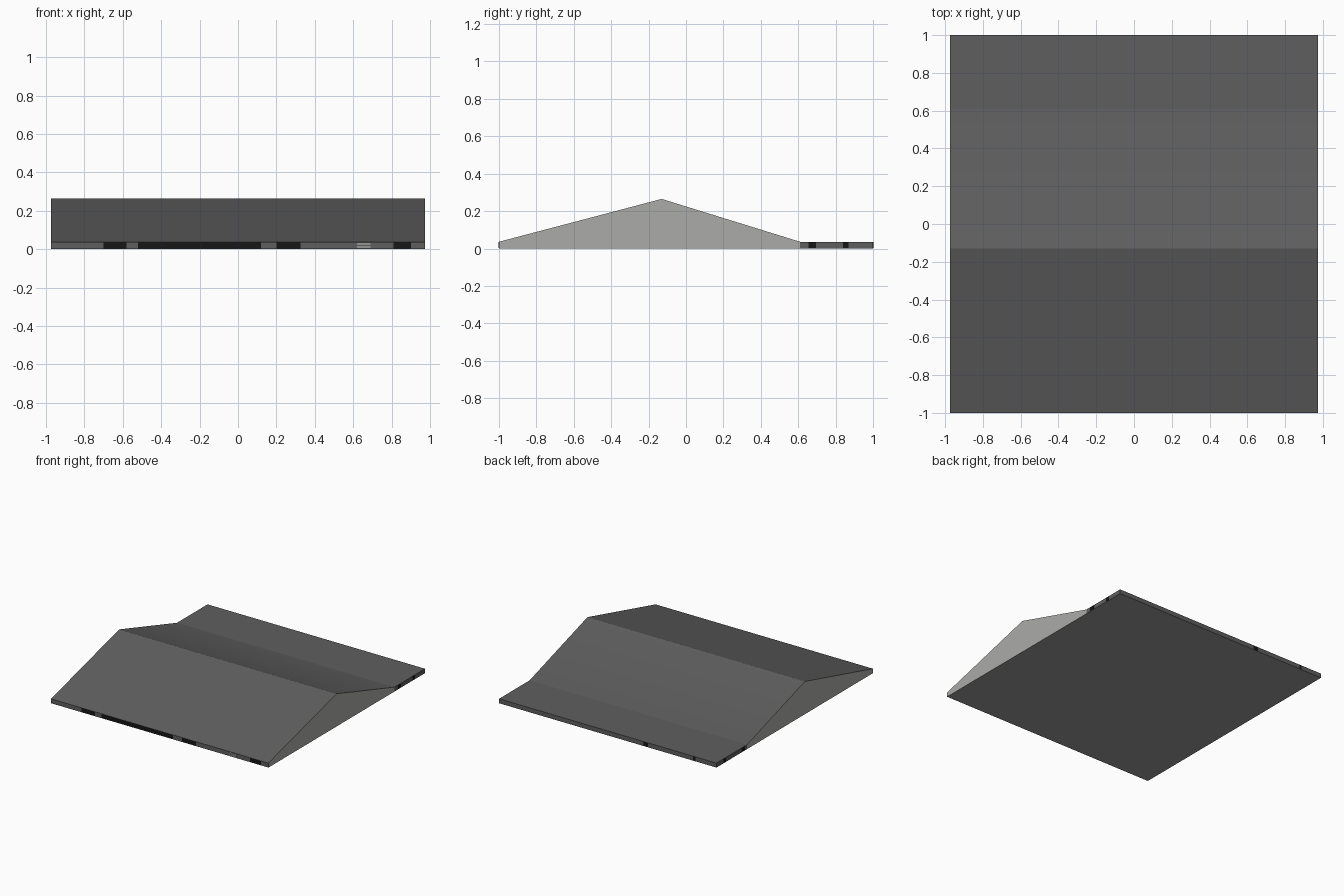
import bpy, bmesh, math

if "Cube" in bpy.data.objects:
    bpy.data.objects.remove(bpy.data.objects["Cube"])

def material(name, r, g, b):
    m = bpy.data.materials.new(name)
    m.diffuse_color = (r, g, b, 1)
    m.use_nodes = True
    m.node_tree.nodes["Principled BSDF"].inputs["Base Color"].default_value = m.diffuse_color
    return m

dark = material("dark grey", 0.113, 0.113, 0.113)
light = material("light grey", 0.41, 0.41, 0.395)
under = material("underside grey", 0.31, 0.31, 0.31)
black = material("near black", 0.008, 0.008, 0.008)
pale = material("pale grey", 0.6, 0.6, 0.6)

W, RIM, FOOT = 0.973, 0.036, 0.61

# ridge and rear ledge: y-z profile extruded across the width
bm = bmesh.new()
profile = [(-1, 0), (-1, RIM), (-0.13, 0.265), (FOOT, RIM), (1, RIM), (1, 0)]
face = bm.faces.new([bm.verts.new((-W, y, z)) for y, z in profile])
ext = bmesh.ops.extrude_face_region(bm, geom=[face])
for v in ext["geom"]:
    if isinstance(v, bmesh.types.BMVert):
        v.co.x = W
# cut at the foot of the slope so the ends can change colour there
bmesh.ops.bisect_plane(bm, geom=bm.verts[:] + bm.edges[:] + bm.faces[:],
                       plane_co=(0, FOOT, 0), plane_no=(0, 1, 0))
bmesh.ops.recalc_face_normals(bm, faces=bm.faces)
bm.normal_update()
# light gable ends, mid grey underside, dark everywhere else
for f in bm.faces:
    if f.normal.z < -0.9:
        f.material_index = 2
    elif abs(f.normal.x) > 0.9 and f.calc_center_bounds().y < FOOT:
        f.material_index = 1
    else:
        f.material_index = 0
me = bpy.data.meshes.new("ramp_body")
bm.to_mesh(me)
bm.free()
for m in (dark, light, under):
    me.materials.append(m)
body = bpy.data.objects.new("ramp_body", me)
bpy.context.collection.objects.link(body)
bpy.context.view_layer.objects.active = body
body.select_set(True)
bpy.ops.object.shade_smooth_by_angle(angle=math.radians(28))

def plate(name, centre, size, mat):
    """Thin box used as a painted mark on the rim."""
    bm = bmesh.new()
    bmesh.ops.create_cube(bm, size=1)
    for v in bm.verts:
        v.co = [c + a * s for c, a, s in zip(centre, v.co, size)]
    me = bpy.data.meshes.new(name)
    bm.to_mesh(me)
    bm.free()
    me.materials.append(mat)
    bpy.context.collection.objects.link(bpy.data.objects.new(name, me))

T = 0.003
H, ZC = 0.031, 0.019

# dark marks along the front and back rims
for y, spans in ((-1, [(-0.7, -0.58), (-0.52, 0.12), (0.2, 0.325), (0.81, 0.9)]),
                 (1, [(-0.36, -0.32), (-0.785, -0.765)])):
    for a, b in spans:
        plate("rim_mark", ((a + b) / 2, y, ZC), (b - a, T, H), black)

# dark marks on the ends of the rear ledge
for x, spans in ((W, [(0.655, 0.695), (0.84, 0.87)]),
                 (-W, [(0.64, 0.68), (0.88, 0.91)])):
    for a, b in spans:
        plate("ledge_mark", (x, (a + b) / 2, ZC), (T, b - a, H), black)

# small pale vent lines on the front rim
for i in range(4):
    plate("vent_line", (0.655, -1, 0.008 + i * 0.007), (0.07, T, 0.003), pale)
